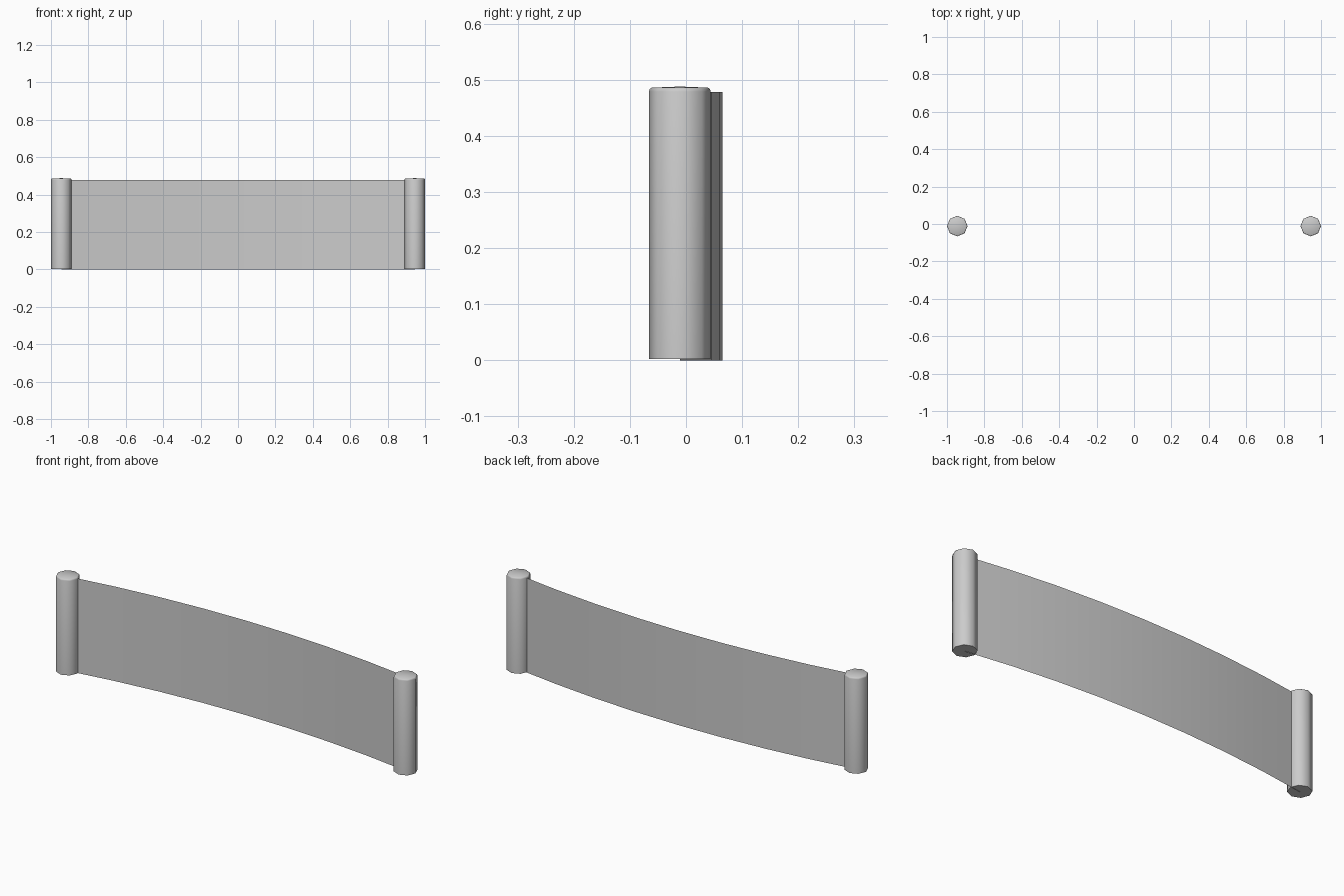
import bpy, bmesh, math

if "Cube" in bpy.data.objects:
    bpy.data.objects.remove(bpy.data.objects["Cube"])

POST_X, POST_Y, R = 0.945, -0.011, 0.055


def finish(name, bm, angle):
    mesh = bpy.data.meshes.new(name)
    bm.to_mesh(mesh)
    bm.free()
    obj = bpy.data.objects.new(name, mesh)
    bpy.context.collection.objects.link(obj)
    bpy.ops.object.select_all(action='DESELECT')
    obj.select_set(True)
    bpy.context.view_layer.objects.active = obj
    bpy.ops.object.shade_smooth_by_angle(angle=math.radians(angle))
    return obj


# Eight-sided post with a small rounded shoulder and a shallow cap
def post(name, x):
    bm = bmesh.new()
    profile = [(R, 0.002), (R, 0.479), (R * 0.97, 0.484), (R * 0.91, 0.486)]
    rings = []
    for r, z in profile:
        rings.append([bm.verts.new((x + r * math.cos(i * math.pi / 4),
                                    POST_Y + r * math.sin(i * math.pi / 4), z))
                      for i in range(8)])
    for a, b in zip(rings, rings[1:]):
        for i in range(8):
            j = (i + 1) % 8
            bm.faces.new((a[i], a[j], b[j], b[i]))
    bm.faces.new(rings[0][::-1])
    tip = bm.verts.new((x, POST_Y, 0.488))
    for i in range(8):
        bm.faces.new((rings[-1][i], rings[-1][(i + 1) % 8], tip))
    return finish(name, bm, 50)


post("left_post", -POST_X)
post("right_post", POST_X)

# Thin panel bowing backwards between the post centres
bm = bmesh.new()
columns = []
for i in range(9):
    t = i / 4 - 1
    y = 0.065 - (0.065 - POST_Y) * t * t
    columns.append([bm.verts.new((t * POST_X, y, z)) for z in (0, 0.478)])
for a, b in zip(columns, columns[1:]):
    bm.faces.new((a[0], b[0], b[1], a[1]))
finish("curved_panel", bm, 40)
